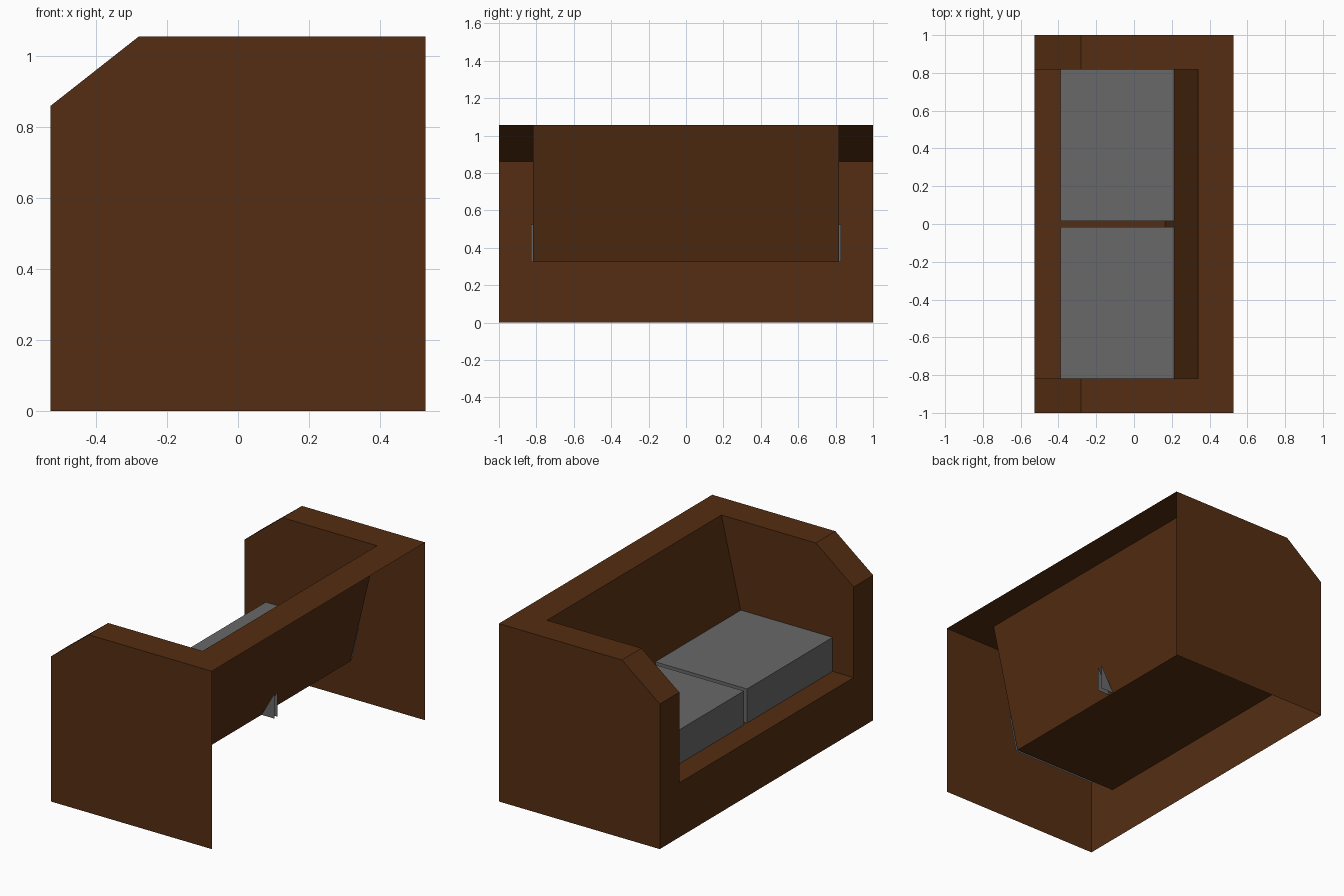
import bpy, bmesh

if "Cube" in bpy.data.objects:
    bpy.data.objects.remove(bpy.data.objects["Cube"])

D, W, IN = 0.528, 1.0, 0.817          # half depth, half width, inner arm face
TOP, LIP, SEAT, CUSH = 1.055, 0.86, 0.323, 0.525


def material(name, rgb):
    m = bpy.data.materials.new(name)
    m.diffuse_color = (*rgb, 1)
    m.use_nodes = True
    m.node_tree.nodes["Principled BSDF"].inputs["Base Color"].default_value = m.diffuse_color
    return m


brown = material("brown_fabric", (0.09, 0.027, 0.006))
grey = material("grey_fabric", (0.14, 0.14, 0.14))


def sweep(bm, path, y0, y1):
    """Run an open x-z path across y as a strip of flat quads."""
    for (xa, za), (xb, zb) in zip(path, path[1:]):
        bm.faces.new([bm.verts.new(p) for p in
                      ((xa, y0, za), (xb, y0, zb), (xb, y1, zb), (xa, y1, za))])


def panel(bm, outline, y):
    """Flat x-z polygon at a given y."""
    bm.faces.new([bm.verts.new((x, y, z)) for x, z in outline])


def finish(bm, name, mat):
    bmesh.ops.remove_doubles(bm, verts=bm.verts, dist=1e-4)
    bmesh.ops.recalc_face_normals(bm, faces=bm.faces)
    me = bpy.data.meshes.new(name)
    bm.to_mesh(me)
    bm.free()
    me.materials.append(mat)
    ob = bpy.data.objects.new(name, me)
    bpy.context.collection.objects.link(ob)
    return ob


arm_top = [(D, TOP), (-0.28, TOP), (-D, LIP)]
seat_line = [(0.34, TOP), (0.165, SEAT), (-D, SEAT)]

# Sofa shell: open at the back and underneath
bm = bmesh.new()
sweep(bm, [(D, TOP)] + seat_line + [(-D, 0)], -IN, IN)     # back top, backrest, seat, apron
for s in (-1, 1):
    sweep(bm, arm_top + [(-D, SEAT), (-D, 0)], s * IN, s * W)   # arm top and front
    panel(bm, arm_top + [(-D, SEAT), (-D, 0), (D, 0)], s * W)    # outer side
    panel(bm, seat_line + [(-D, LIP), (-0.28, TOP)], s * IN)     # inner side
finish(bm, "sofa_shell", brown)

# Seat cushions: front, top and sides, with a small fin behind the centre gap
front = -0.39
for s, side in ((-1, "right"), (1, "left")):
    bm = bmesh.new()
    y0, y1 = s * 0.015, s * 0.83
    sweep(bm, [(front, SEAT), (front, CUSH), (0.212, CUSH)], y0, y1)
    for y in (y0, y1):
        panel(bm, [(front, SEAT), (0.165, SEAT), (0.212, CUSH), (front, CUSH)], y)
    panel(bm, [(0.165, SEAT), (0.25, SEAT), (0.25, 0.474)], y0)
    finish(bm, "seat_cushion_" + side, grey)
